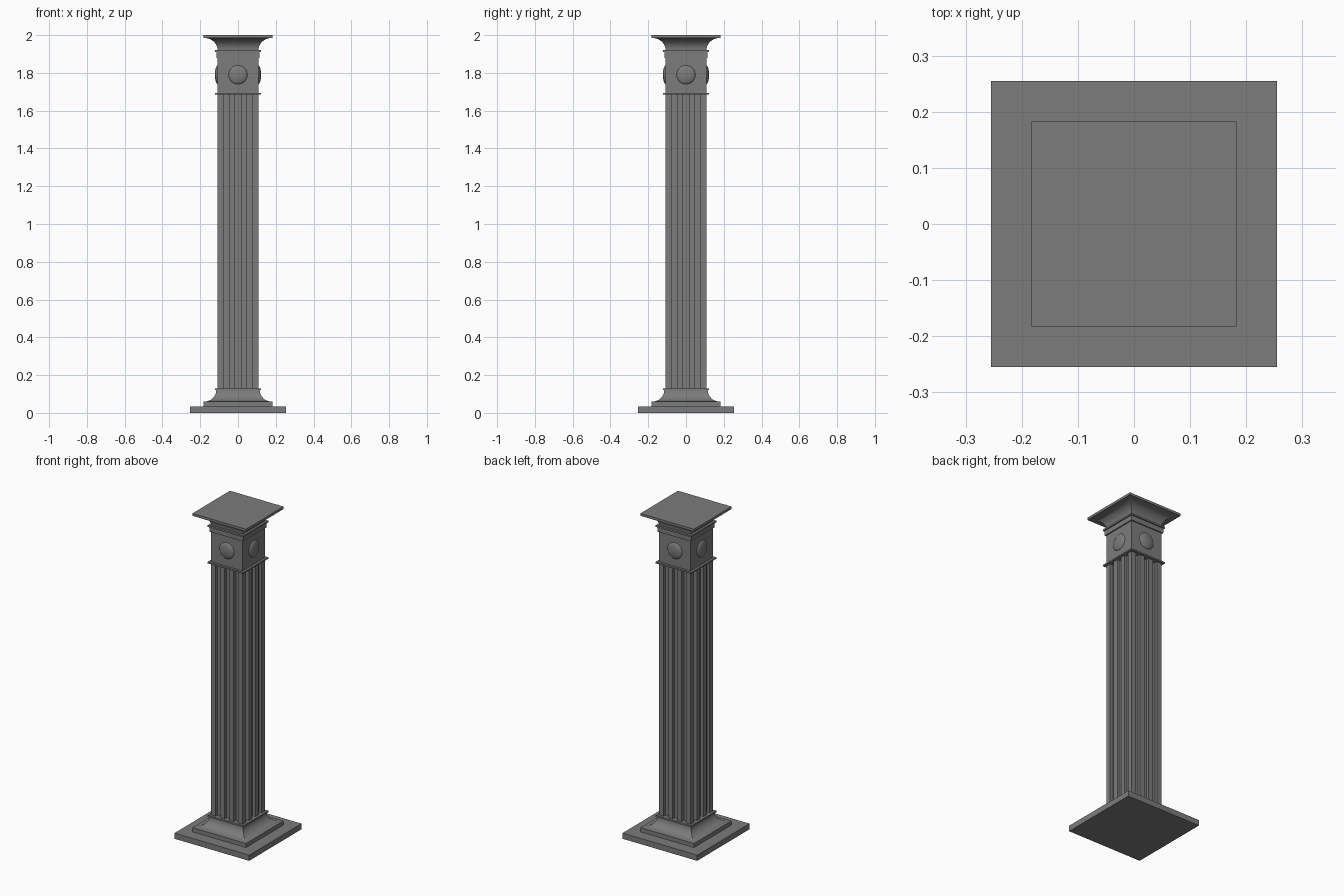
import bpy, bmesh, math
from mathutils import Matrix

cube = bpy.data.objects.get("Cube")
if cube:
    bpy.data.objects.remove(cube, do_unlink=True)

stone = bpy.data.materials.new("grey stone")
stone.use_nodes = True
grey = (0.2, 0.2, 0.2, 1)
stone.diffuse_color = grey
stone.node_tree.nodes["Principled BSDF"].inputs["Base Color"].default_value = grey


def finish(name, bm, smooth=False):
    """Turn a bmesh into a stone object."""
    bmesh.ops.recalc_face_normals(bm, faces=bm.faces)
    mesh = bpy.data.meshes.new(name)
    bm.to_mesh(mesh)
    bm.free()
    mesh.materials.append(stone)
    obj = bpy.data.objects.new(name, mesh)
    bpy.context.collection.objects.link(obj)
    if smooth:
        bpy.ops.object.select_all(action="DESELECT")
        obj.select_set(True)
        bpy.context.view_layer.objects.active = obj
        bpy.ops.object.shade_smooth_by_angle(angle=math.radians(30))
    return obj


def loft(name, outline, levels, smooth=False):
    """Stack scaled copies of an outline at (scale, z) levels and cap the ends."""
    bm = bmesh.new()
    rings = [[bm.verts.new((x * s, y * s, z)) for x, y in outline] for s, z in levels]
    n = len(outline)
    for low, high in zip(rings, rings[1:]):
        for i in range(n):
            j = (i + 1) % n
            bm.faces.new((low[i], low[j], high[j], high[i]))
    bm.faces.new(rings[0][::-1])
    bm.faces.new(rings[-1])
    return finish(name, bm, smooth)


SQUARE = [(-1, -1), (1, -1), (1, 1), (-1, 1)]


def slab(name, half, bottom, top):
    return loft(name, SQUARE, [(half, bottom), (half, top)])


def flare(name, wide, wide_z, narrow, narrow_z, steps=10):
    """Concave square moulding: flat at the wide end, upright at the narrow end."""
    levels = []
    for i in range(steps + 1):
        a = i / steps * math.pi / 2
        levels.append((wide - (wide - narrow) * math.sin(a),
                       narrow_z - (narrow_z - wide_z) * math.cos(a)))
    return loft(name, SQUARE, levels, True)


# Base
slab("plinth", 0.255, 0, 0.035)
slab("base_step", 0.183, 0.035, 0.06)
flare("base_moulding", 0.178, 0.06, 0.115, 0.12)
slab("base_collar", 0.122, 0.12, 0.13)

# Shaft with three square flutes in each side
HALF, DEPTH = 0.108, 0.02
width = 2 * HALF / 7
side = [(-HALF, -HALF)]
for k in (1, 3, 5):
    left = -HALF + k * width
    right = left + width
    side += [(left, -HALF), (left, -HALF + DEPTH), (right, -HALF + DEPTH), (right, -HALF)]
outline = []
for turn in range(4):
    c, s = round(math.cos(turn * math.pi / 2)), round(math.sin(turn * math.pi / 2))
    outline += [(x * c - y * s, x * s + y * c) for x, y in side]
loft("fluted_shaft", outline, [(1, 0.13), (1, 1.685)])

# Capital
slab("neck_collar", 0.122, 1.685, 1.694)
slab("capital_block", 0.108, 1.694, 1.88)
slab("capital_band", 0.115, 1.88, 1.91)
slab("capital_collar", 0.122, 1.91, 1.92)
flare("capital_moulding", 0.178, 1.985, 0.108, 1.92)
slab("top_slab", 0.183, 1.985, 2.0)

# Domed roundel on each side of the capital
for turn, label in enumerate(("front", "left", "back", "right")):
    bm = bmesh.new()
    bmesh.ops.create_uvsphere(bm, u_segments=32, v_segments=16, radius=0.05)
    place = (Matrix.Rotation(turn * math.pi / 2, 4, "Z")
             @ Matrix.Translation((0, -0.107, 1.79))
             @ Matrix.Diagonal((1, 0.3, 1, 1)))
    bm.transform(place)
    finish(label + "_roundel", bm, True)
